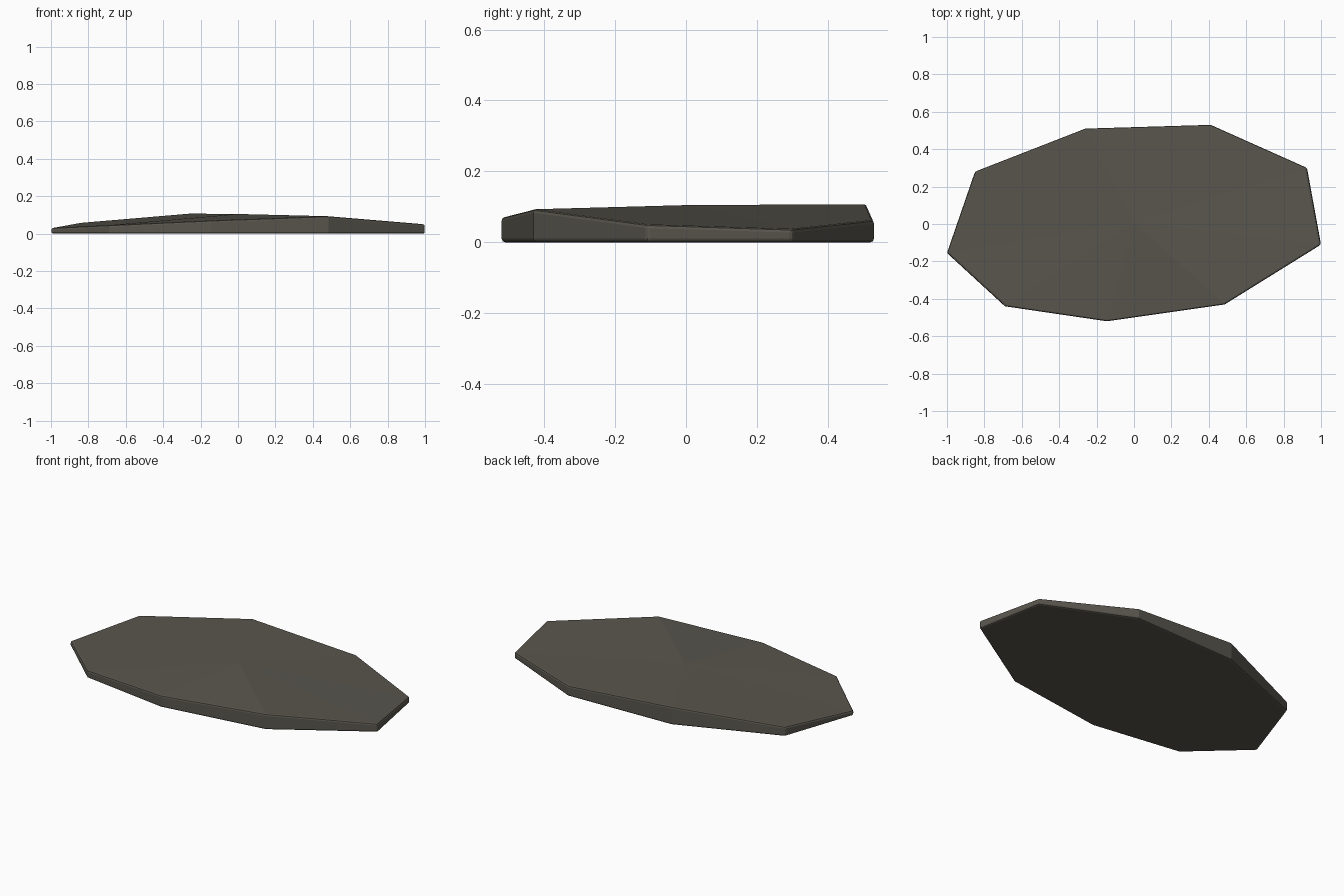
import bpy, bmesh

if "Cube" in bpy.data.objects:
    bpy.data.objects.remove(bpy.data.objects["Cube"])

# Slab rim: x, y, height of the upper edge
rim = [(-1.0, -0.155, 0.03), (-0.69, -0.44, 0.045), (-0.145, -0.52, 0.07),
       (0.485, -0.43, 0.093), (1.0, -0.11, 0.05), (0.925, 0.30, 0.037),
       (0.41, 0.53, 0.062), (-0.26, 0.51, 0.107), (-0.85, 0.28, 0.057)]

bm = bmesh.new()
low = [bm.verts.new((x, y, 0)) for x, y, z in rim]
top = [bm.verts.new(p) for p in rim]
peak = bm.verts.new((0.0, 0.01, 0.105))
bm.faces.new(low[::-1])
for i in range(len(rim)):
    j = (i + 1) % len(rim)
    bm.faces.new((low[i], low[j], top[j], top[i]))
    bm.faces.new((top[i], top[j], peak))

mesh = bpy.data.meshes.new("stone_slab")
bm.to_mesh(mesh)
bm.free()
slab = bpy.data.objects.new("stone_slab", mesh)
bpy.context.collection.objects.link(slab)

# Worn edges
bevel = slab.modifiers.new("worn_edges", 'BEVEL')
bevel.width = 0.01
bevel.segments = 2
bevel.limit_method = 'ANGLE'
bevel.angle_limit = 0.6

# Dark stone colour
mat = bpy.data.materials.new("dark_stone")
mat.diffuse_color = (0.10, 0.093, 0.075, 1)
mat.use_nodes = True
mat.node_tree.nodes["Principled BSDF"].inputs["Base Color"].default_value = mat.diffuse_color
mesh.materials.append(mat)
